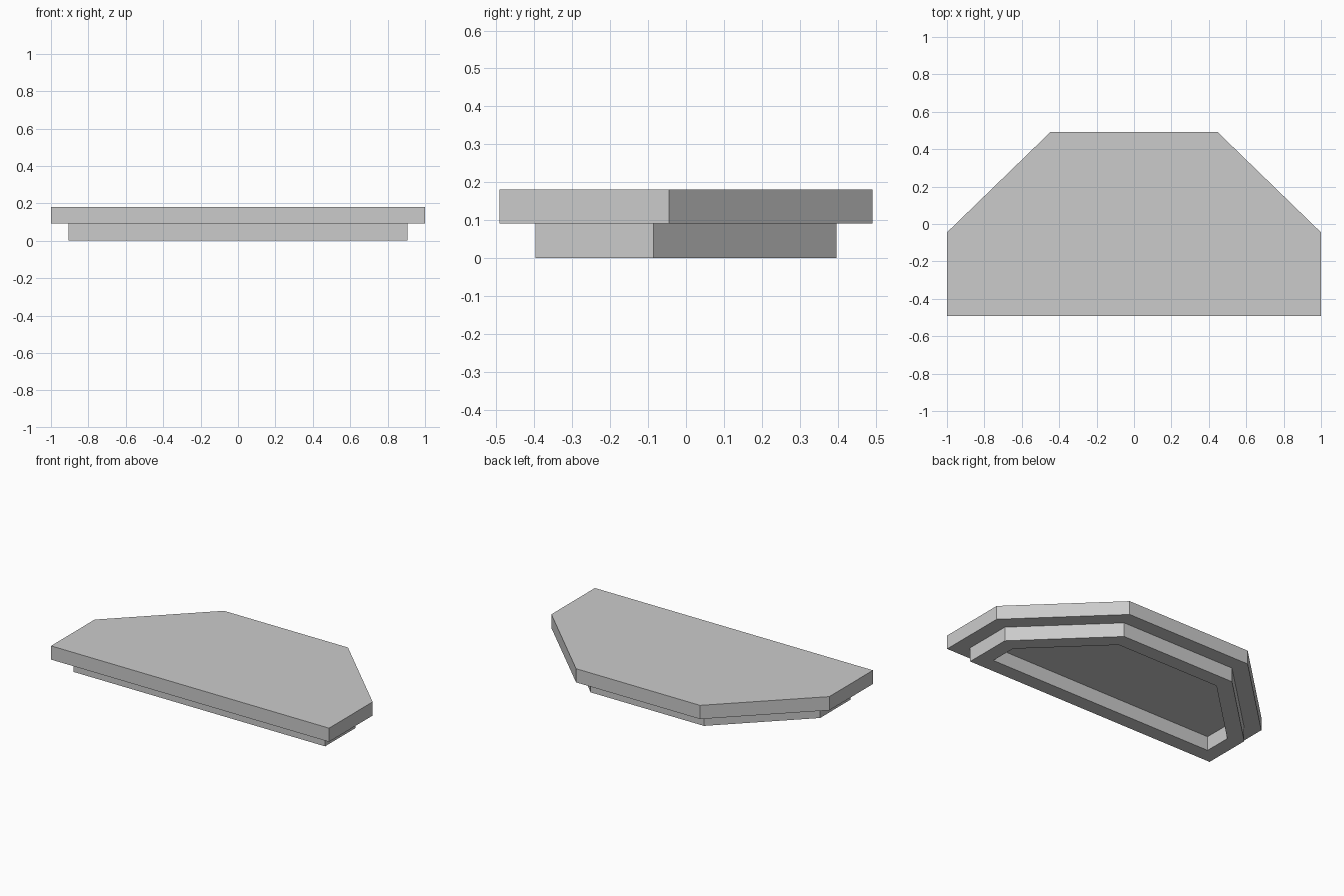
import bpy
import bmesh
from mathutils import Vector

cube = bpy.data.objects.get("Cube")
if cube:
    bpy.data.objects.remove(cube, do_unlink=True)

grey = bpy.data.materials.new("light grey")
grey.use_nodes = True
colour = (0.6, 0.6, 0.6, 1)
grey.diffuse_color = colour
grey.node_tree.nodes["Principled BSDF"].inputs["Base Color"].default_value = colour

# Half outline of the slab, mirrored into a counter-clockwise loop
half = [Vector(p) for p in ((1, -0.4925), (1, -0.045), (0.446, 0.4925))]
outline = half + [Vector((-p.x, p.y)) for p in reversed(half)]
SEAM, TOP, STEP = 0.091, 0.18, 0.095


def inset(points, d):
    """Move every edge of a convex outline inward by d."""
    result = []
    for i, p in enumerate(points):
        a = (p - points[i - 1]).normalized()
        b = (points[(i + 1) % len(points)] - p).normalized()
        na, nb = Vector((-a.y, a.x)), Vector((-b.y, b.x))
        result.append(p + (na + nb) * d / (1 + na.dot(nb)))
    return result


def build(name, loops, closed):
    """Join successive (outline, z) loops with walls; cap the ends or close the ring."""
    bm = bmesh.new()
    rings = [[bm.verts.new((p.x, p.y, z)) for p in pts] for pts, z in loops]
    pairs = list(zip(rings, rings[1:]))
    if closed:
        pairs.append((rings[-1], rings[0]))
    else:
        bm.faces.new(rings[0])
        bm.faces.new(rings[-1])
    for lower, upper in pairs:
        for i in range(len(lower)):
            j = (i + 1) % len(lower)
            bm.faces.new((lower[i], lower[j], upper[j], upper[i]))
    bmesh.ops.recalc_face_normals(bm, faces=bm.faces)
    mesh = bpy.data.meshes.new(name)
    bm.to_mesh(mesh)
    bm.free()
    mesh.materials.append(grey)
    bpy.context.collection.objects.link(bpy.data.objects.new(name, mesh))


# Overhanging top slab
build("top_slab", [(outline, SEAM), (outline, TOP)], closed=False)

# Hollow base rim beneath it
outer = inset(outline, STEP)
inner = inset(outline, 2 * STEP)
build("base_rim", [(outer, SEAM), (outer, 0), (inner, 0), (inner, SEAM)], closed=True)
